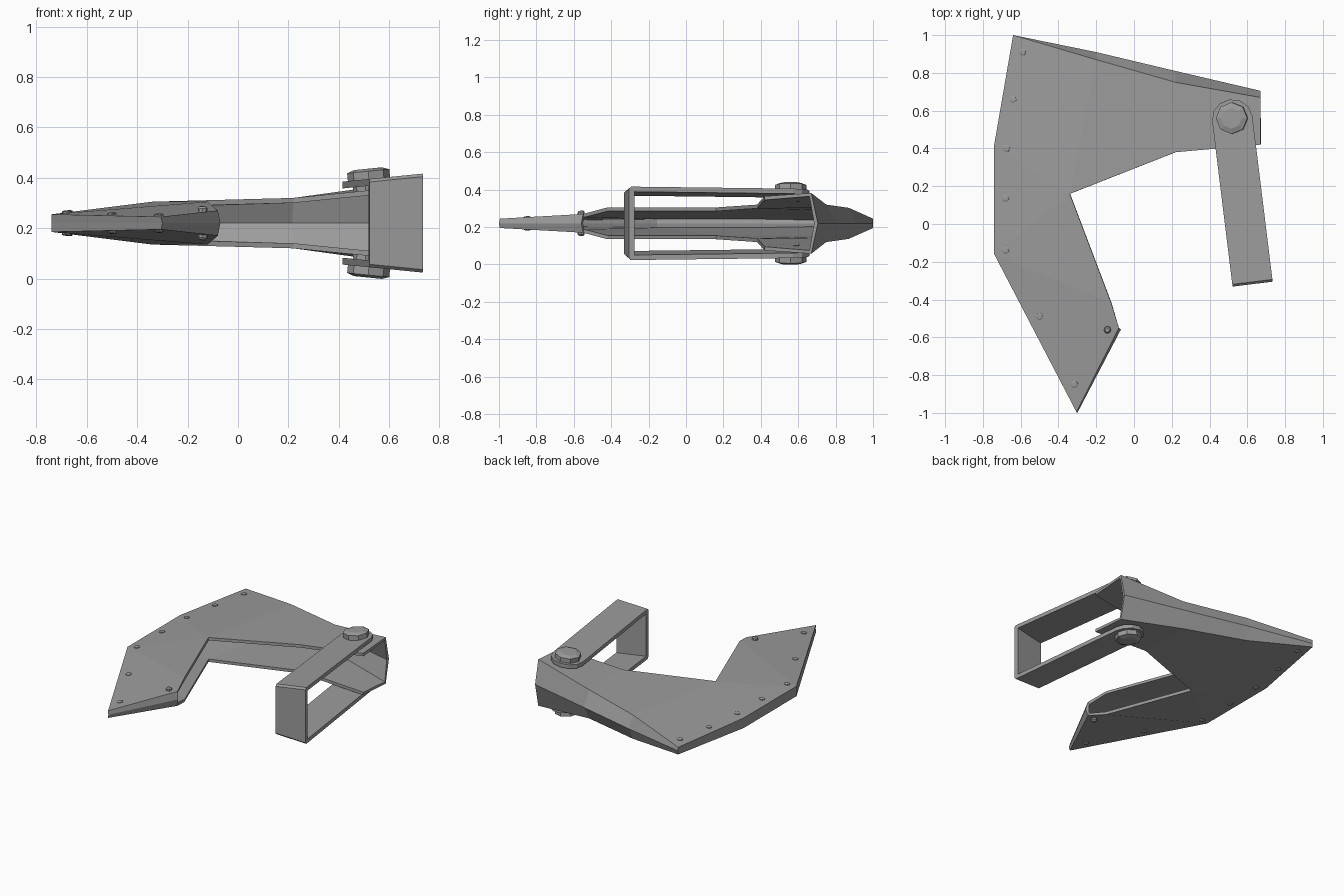
import bpy, bmesh, math
from mathutils import Vector, Matrix
from mathutils.bvhtree import BVHTree

cube = bpy.data.objects.get("Cube")
if cube:
    bpy.data.objects.remove(cube, do_unlink=True)

MID = 0.22                      # height of the symmetry plane
PIVOT = Vector((0.52, 0.56, 0))
SLOPE = 0.1                     # sideways tilt of the strap and bolts

steel = bpy.data.materials.new("grey_steel")
steel.use_nodes = True
steel.diffuse_color = (0.33, 0.33, 0.33, 1)
steel.node_tree.nodes["Principled BSDF"].inputs["Base Color"].default_value = (0.33, 0.33, 0.33, 1)


def finish(bm, name):
    """Turn a half model into an object mirrored across the middle plane."""
    mesh = bpy.data.meshes.new(name)
    bm.to_mesh(mesh)
    bm.free()
    mesh.materials.append(steel)
    obj = bpy.data.objects.new(name, mesh)
    obj.location.z = MID
    bpy.context.collection.objects.link(obj)
    mirror = obj.modifiers.new("mirror", 'MIRROR')
    mirror.use_axis = (False, False, True)
    mirror.merge_threshold = 0.0005
    return obj


def disc(bm, base, axis, rings, sides=8):
    """Stack of (radius, height) rings along an axis, closed at the ends."""
    turn = Vector((0, 0, 1)).rotation_difference(axis).to_matrix()
    loops = []
    for r, h in rings:
        loops.append([bm.verts.new(base + turn @ Vector((
            r * math.cos(2 * math.pi * i / sides),
            r * math.sin(2 * math.pi * i / sides), h))) for i in range(sides)])
    bm.faces.new(loops[0][::-1])
    bm.faces.new(loops[-1])
    for a, b in zip(loops, loops[1:]):
        for i in range(sides):
            j = (i + 1) % sides
            bm.faces.new((a[i], a[j], b[j], b[i]))


def prism(bm, lower, upper):
    """Solid between two matching loops of points."""
    a = [bm.verts.new(p) for p in lower]
    b = [bm.verts.new(p) for p in upper]
    bm.faces.new(a[::-1])
    bm.faces.new(b)
    for i in range(len(a)):
        j = (i + 1) % len(a)
        bm.faces.new((a[i], a[j], b[j], b[i]))


# Hollow blade: upper sheet outline, and the outer edge on the middle plane
sheet = dict(
    A=(-.64, 1, .025), B=(-.2, .87, .083), C=(.22, .75, .1), D=(.67, .67, .162),
    E=(.67, .42, .145), F=(.22, .38, .1), G=(-.34, .16, .085), H=(-.12, -.42, .085),
    I=(-.08, -.55, .05), J=(-.305, -.995, .025), K=(-.74, -.16, .035), L=(-.74, .42, .035))
ridge = dict(sheet, B=(-.2, .91, 0), C=(.22, .81, 0), D=(.67, .705, 0),
             I=(-.07, -.56, 0), J=(-.3, -1, 0))
bm = bmesh.new()
top = {k: bm.verts.new(p) for k, p in sheet.items()}
edge = {k: bm.verts.new((ridge[k][0], ridge[k][1], 0)) for k in "DCBALKJI"}
for face in ("ALGB", "LKG", "KHG", "KJIH", "BGFC", "CFED"):
    bm.faces.new([top[k] for k in face])
for p, q in zip("DCBALKJ", "CBALKJI"):
    bm.faces.new((top[q], top[p], edge[p], edge[q]))
bm.normal_update()
tree = BVHTree.FromBMesh(bm)
body = finish(bm, "hollow_blade")
shell = body.modifiers.new("wall", 'SOLIDIFY')
shell.thickness = 0.02
shell.offset = -1

# Rivets standing on the sheet
bm = bmesh.new()
for x, y in ((-.59, .91), (-.64, .66), (-.675, .4), (-.68, .135), (-.68, -.14),
             (-.5, -.49), (-.315, -.85), (-.14, -.56)):
    spot, normal, _, _ = tree.ray_cast(Vector((x, y, 1)), Vector((0, 0, -1)))
    if spot:
        tall = 0.02 if x > -.2 else 0.008
        disc(bm, spot, normal, ((.019, -.008), (.019, tall * .6), (.012, tall)))
finish(bm, "rivets")

# Strap: two rounded legs joined by an end plate
along = Vector((.122, -.9925, 0))
across = Vector((.9925, .122, 0))
LENGTH, HALF, THICK, PLATE = 0.885, 0.107, 0.027, 0.03


def strap_point(u, v, drop):
    p = PIVOT + along * u + across * v
    p.z = 0.175 + SLOPE * (p.x - PIVOT.x) - drop
    return p


outline = [(LENGTH - PLATE, -HALF), (LENGTH - PLATE, HALF)]
outline += [(-.1 * math.sin(math.pi * i / 6), HALF * math.cos(math.pi * i / 6)) for i in range(7)]
bm = bmesh.new()
prism(bm, [strap_point(u, v, THICK) for u, v in outline],
      [strap_point(u, v, 0) for u, v in outline])
finish(bm, "strap_legs")

bm = bmesh.new()
ends = []
for v in (-HALF, HALF):
    side = [strap_point(LENGTH - PLATE, v, 0), strap_point(LENGTH - .012, v, 0),
            strap_point(LENGTH, v, .012)]
    for u in (LENGTH, LENGTH - PLATE):
        p = strap_point(u, v, 0)
        p.z = 0
        side.append(p)
    ends.append([bm.verts.new(p) for p in side])
a, b = ends
bm.faces.new(a)
bm.faces.new(b[::-1])
for i in (0, 1, 2, 4):
    j = (i + 1) % 5
    bm.faces.new((a[i], b[i], b[j], a[j]))
bmesh.ops.recalc_face_normals(bm, faces=bm.faces)
finish(bm, "strap_end_plate")

# Pivot bolts: pin through the sheet, then a shallow domed head
bm = bmesh.new()
tilt = Vector((-SLOPE, 0, 1)).normalized()
disc(bm, PIVOT, tilt, ((.05, .115), (.05, .178)))
disc(bm, PIVOT + Vector((0, 0, .17)), tilt, ((.084, 0), (.084, .036), (.055, .046)))
finish(bm, "pivot_bolts")
